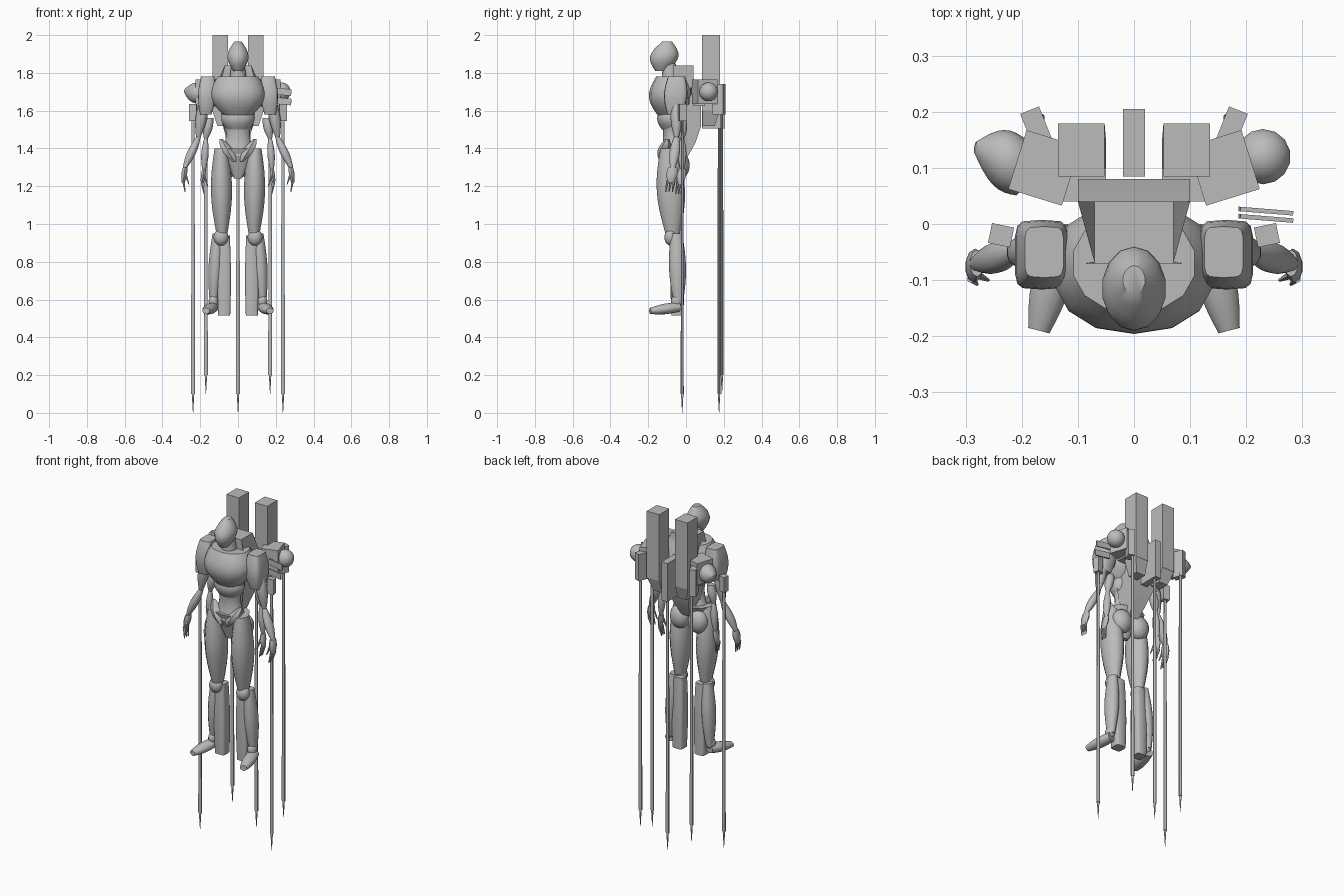
import bpy
import bmesh
from math import cos, sin, pi, copysign
from mathutils import Matrix, Euler, Vector

default_cube = bpy.data.objects.get("Cube")
if default_cube:
    bpy.data.objects.remove(default_cube, do_unlink=True)

grey = bpy.data.materials.new("plain grey")
grey.use_nodes = True
colour = (0.5, 0.5, 0.5, 1)
grey.diffuse_color = colour
grey.node_tree.nodes["Principled BSDF"].inputs["Base Color"].default_value = colour

built = []


def finish(name, bm, mirrored):
    """Turn a bmesh into an object, plus its twin on the other side."""
    bmesh.ops.recalc_face_normals(bm, faces=bm.faces)
    copies = [("left_" + name, 1), ("right_" + name, -1)] if mirrored else [(name, 1)]
    for label, side in copies:
        twin = bm.copy()
        for vert in twin.verts:
            vert.co.x *= side
        if side < 0:
            bmesh.ops.reverse_faces(twin, faces=twin.faces)
        mesh = bpy.data.meshes.new(label)
        twin.to_mesh(mesh)
        twin.free()
        mesh.materials.append(grey)
        obj = bpy.data.objects.new(label, mesh)
        bpy.context.collection.objects.link(obj)
        built.append(obj)
    bm.free()


def placement(position, turn):
    return Matrix.Translation(position) @ Euler(turn).to_matrix().to_4x4()


def limb(name, start, end, first, last, bulge=0, flat=1, sides=14, power=2,
         turn=(0, 0, 0), one_sided=False):
    """Level rings from start to end; the half width goes from first to last with a swell between.
    Flat is depth over width, a high power squares the rings, turn pivots about the start."""
    bm = bmesh.new()
    start, end = Vector(start), Vector(end)
    steps = 8 if bulge else 1
    rings = []
    for step in range(steps + 1):
        t = step / steps
        centre = (end - start) * t
        width = first + (last - first) * t + bulge * sin(pi * t)
        ring = []
        for i in range(sides):
            angle = 2 * pi * (i + 0.5) / sides
            c, s = cos(angle), sin(angle)
            across = copysign(abs(c) ** (2 / power), c) * width
            along = copysign(abs(s) ** (2 / power), s) * width * flat
            ring.append(bm.verts.new(centre + Vector((across, along, 0))))
        rings.append(ring)
    for low, high in zip(rings, rings[1:]):
        for i in range(sides):
            j = (i + 1) % sides
            bm.faces.new((low[i], low[j], high[j], high[i]))
    bm.faces.new(rings[0])
    bm.faces.new(rings[-1])
    bmesh.ops.transform(bm, matrix=placement(start, turn), verts=bm.verts)
    finish(name, bm, start.x != 0 and not one_sided)


def box(name, position, size, turn=(0, 0, 0), one_sided=False):
    bm = bmesh.new()
    bmesh.ops.create_cube(bm, size=1)
    matrix = placement(Vector(position), turn) @ Matrix.Diagonal((*size, 1))
    bmesh.ops.transform(bm, matrix=matrix, verts=bm.verts)
    finish(name, bm, position[0] != 0 and not one_sided)


def ball(name, position, size, one_sided=False):
    bm = bmesh.new()
    bmesh.ops.create_uvsphere(bm, u_segments=14, v_segments=9, radius=1)
    matrix = Matrix.Translation(position) @ Matrix.Diagonal((*size, 1))
    bmesh.ops.transform(bm, matrix=matrix, verts=bm.verts)
    finish(name, bm, position[0] != 0 and not one_sided)


def prism(name, outline):
    """Side profile given as (y, z, half width)."""
    bm = bmesh.new()
    left = [bm.verts.new((w, y, z)) for y, z, w in outline]
    right = [bm.verts.new((-w, y, z)) for y, z, w in outline]
    bm.faces.new(left)
    bm.faces.new(right)
    for i in range(len(left)):
        j = (i + 1) % len(left)
        bm.faces.new((left[i], left[j], right[j], right[i]))
    finish(name, bm, False)


def arm(label, shoulder, elbow, wrist, thick):
    """Upper arm, forearm, hand and hooked fingers on both sides."""
    wrist = Vector(wrist)
    knuckle = wrist + Vector((.01, -.01, -.08))
    limb(label + "upper_arm", shoulder, elbow, thick, thick / 2, thick / 2)
    limb(label + "forearm", elbow, wrist, thick / 2, thick / 2, thick / 2, 1.1)
    limb(label + "hand", wrist, knuckle, thick / 2, thick / 3, thick / 5, 1.9, 10)
    for row in (-1, 0, 1):
        base = knuckle + Vector((0, row * thick * .7, .01))
        limb(label + "finger", base, base + Vector((-.01, -.01, -.06)), .008, .003, sides=6)
    limb(label + "thumb", knuckle + Vector((-.01, -.01, .05)),
         knuckle + Vector((-.03, -.02, -.01)), .008, .003, sides=6)


def spear(label, x, y, top, end):
    limb(label + "_shaft", (x, y, top), (x, y, end), .009, .011, flat=.8, sides=8)
    limb(label + "_tip", (x, y, end), (x, y, end - .1), .007, .001, sides=8)


# head and neck
limb("head", (0, -.13, 1.81), (0, -.1, 1.965), .025, .02, .035, 1.3)
limb("neck", (0, -.08, 1.74), (0, -.09, 1.85), .05, .035)

# torso
limb("chest", (0, -.09, 1.56), (0, -.07, 1.78), .06, .11, .06, .8, power=2.2)
limb("ribs", (0, -.08, 1.5), (0, -.08, 1.6), .06, .08, .02, .8)
limb("waist", (0, -.07, 1.36), (0, -.08, 1.58), .1, .09, -.03, .7)
limb("pelvis", (0, -.08, 1.24), (0, -.07, 1.4), .02, .11, flat=.7, power=2.5)
limb("hip_plate", (.02, -.13, 1.33), (.09, -.1, 1.45), .01, .01, .025, sides=6)
ball("buttock", (.06, -.03, 1.31), (.06, .05, .07))

# back frame
prism("backpack", [(-.07, 1.72, .1), (-.07, 1.84, .07), (.04, 1.84, .07), (.04, 1.77, .1),
                   (.08, 1.72, .1), (.08, 1.52, .08), (.05, 1.43, .05), (0, 1.34, .03),
                   (-.05, 1.42, .06)])

# tall boosters with tapered tails
box("booster", (.094, .132, 1.8), (.083, .095, .4))
limb("booster_tail", (.094, .132, 1.6), (.08, .12, 1.52), .042, .03, flat=1.1, sides=4, power=99)

# pods beside the boosters
box("rear_pod", (.16, .1, 1.7), (.1, .11, .13), (0, 0, .3))
box("pod_strut", (.1, .07, 1.66), (.1, .06, .07))
ball("pod_ball", (.23, .12, 1.7), (.05, .05, .05), True)
limb("pod_hood", (-.2, .1, 1.69), (-.2, .12, 1.78), .05, .01, .02,
     turn=(0, -1.4, -.2), one_sided=True)
for level in (0, 1):
    box("pod_blade", (.235, .01 + level * .013, 1.65 + level * .05), (.095, .008, .035),
        (0, .1, -.08), True)

# hanging spears and their holders
box("rear_holder", (.175, .175, 1.66), (.036, .06, .16), (0, 0, -.38))
box("middle_holder", (0, .145, 1.62), (.04, .12, .23))
box("side_holder", (.237, -.02, 1.59), (.04, .036, .09), (0, 0, .2))
spear("rear_spear", .17, .19, 1.6, .2)
spear("middle_spear", 0, .175, 1.55, .1)
spear("side_spear", .238, -.02, 1.57, .1)

# shoulders
limb("shoulder_guard", (.17, -.06, 1.58), (.16, -.05, 1.78), .03, .035, .015, 1.3, power=5)
ball("shoulder_joint", (.13, -.06, 1.68), (.05, .05, .06))

# main arms, and a thinner pair folded behind the hips
arm("", (.18, -.05, 1.65), (.21, -.05, 1.46), (.28, -.07, 1.3), .025)
arm("rear_", (.15, -.02, 1.56), (.17, -.02, 1.45), (.18, -.02, 1.29), .02)

# legs and feet
limb("thigh", (.09, -.09, 1.4), (.085, -.07, .95), .035, .03, .025, 1.3)
ball("knee", (.09, -.08, .93), (.04, .035, .045))
limb("calf", (.11, -.05, .95), (.13, -.04, .58), .025, .02, .015, 1.2)
limb("shin_panel", (.073, -.045, .515), (.073, -.05, .94), .032, .03, .005, power=5)
ball("ankle", (.13, -.05, .59), (.026, .03, .035))
limb("foot", (.13, -.035, .56), (.13, -.055, .72), .03, .02, .01, .8, turn=(pi / 2, 0, .25))

# smooth shading with crisp edges
bpy.ops.object.select_all(action="DESELECT")
for obj in built:
    obj.select_set(True)
bpy.context.view_layer.objects.active = built[0]
bpy.ops.object.shade_smooth_by_angle(angle=pi / 4)
